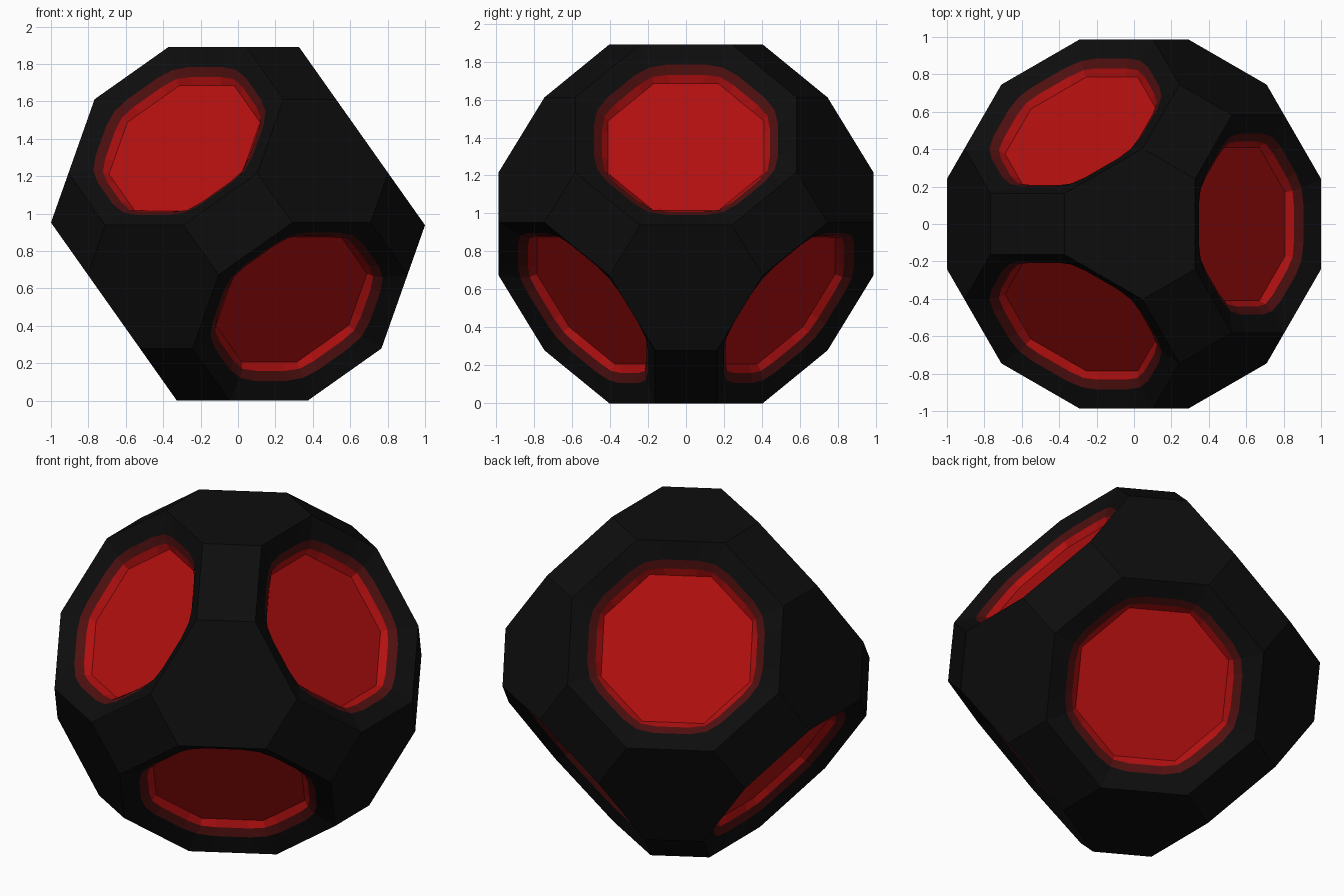
import bpy, bmesh, math
from itertools import permutations, product
from mathutils import Vector, Matrix

if "Cube" in bpy.data.objects:
    bpy.data.objects.remove(bpy.data.objects["Cube"])

# Truncated cuboctahedron proportions: vertices are all (+-A, +-B, +-C) permutations
B = 0.583
A = B / (1 + math.sqrt(2))
C = 0.8125
HALF_H = (A + B + C) / math.sqrt(3)

# Dished octagon rings: (apothem, max corner radius, distance from centre, material)
RINGS = [
    (0.485, 0.505, 0.767, 0),   # black bevel leading in
    (0.442, 0.464, 0.735, 1),   # dark red border
    (0.410, 9.000, 0.700, 2),   # bright red slope down to floor
]


def material(name, rgb):
    m = bpy.data.materials.new(name)
    m.diffuse_color = (*rgb, 1)
    m.use_nodes = True
    m.node_tree.nodes["Principled BSDF"].inputs["Base Color"].default_value = m.diffuse_color
    return m


def dish(bm, face):
    """Replace an octagon face by a stepped red dish."""
    n = face.normal.copy()
    bmesh.ops.delete(bm, geom=[face], context='FACES_ONLY')
    return n


mats = [material("black", (0.004, 0.004, 0.004)),
        material("dark red", (0.08, 0.005, 0.005)),
        material("bright red", (0.45, 0.005, 0.005))]

# Solid body as a convex hull, flat facets merged
bm = bmesh.new()
for p in permutations((A, B, C)):
    for s in product((-1, 1), repeat=3):
        bm.verts.new([a * b for a, b in zip(p, s)])
bmesh.ops.convex_hull(bm, input=bm.verts[:])
bmesh.ops.dissolve_limit(bm, angle_limit=math.radians(2), verts=bm.verts[:], edges=bm.edges[:])
bmesh.ops.recalc_face_normals(bm, faces=bm.faces[:])
bm.normal_update()

# Subdivide the octagon rims so the dish corners can be rounded
rims = {e for f in bm.faces if len(f.verts) == 8 for e in f.edges}
bmesh.ops.subdivide_edges(bm, edges=list(rims), cuts=3)
bm.normal_update()
octagons = [f for f in bm.faces if max(abs(c) for c in f.normal) > 0.99]

# Sink a dish into each octagon
for face in octagons:
    n = face.normal.copy()
    outer = list(face.verts)
    dirs = [(v.co - n * v.co.dot(n)) for v in outer]
    bm.faces.remove(face)
    prev = outer
    for apothem, rmax, depth, mat in RINGS:
        ring = []
        for d in dirs:
            r = min(d.length * apothem / B, rmax)
            ring.append(bm.verts.new(d.normalized() * r + n * depth))
        for i in range(len(ring)):
            j = (i + 1) % len(ring)
            f = bm.faces.new((prev[i], prev[j], ring[j], ring[i]))
            f.material_index = mat
        prev = ring
    bm.faces.new(prev).material_index = 2

# Stand the body on a hexagon: its three upper axes point 0, 120 and 240 degrees around z
h, v = math.sqrt(2 / 3), math.sqrt(1 / 3)
axes = [Vector((h * math.cos(t), h * math.sin(t), v))
        for t in (0, 2 * math.pi / 3, 4 * math.pi / 3)]
rot = Matrix(axes).transposed().to_4x4()
bm.transform(Matrix.Translation((0, 0, HALF_H)) @ rot)
bm.normal_update()

me = bpy.data.meshes.new("faceted_ball")
bm.to_mesh(me)
bm.free()
for m in mats:
    me.materials.append(m)
obj = bpy.data.objects.new("faceted_ball", me)
bpy.context.collection.objects.link(obj)
